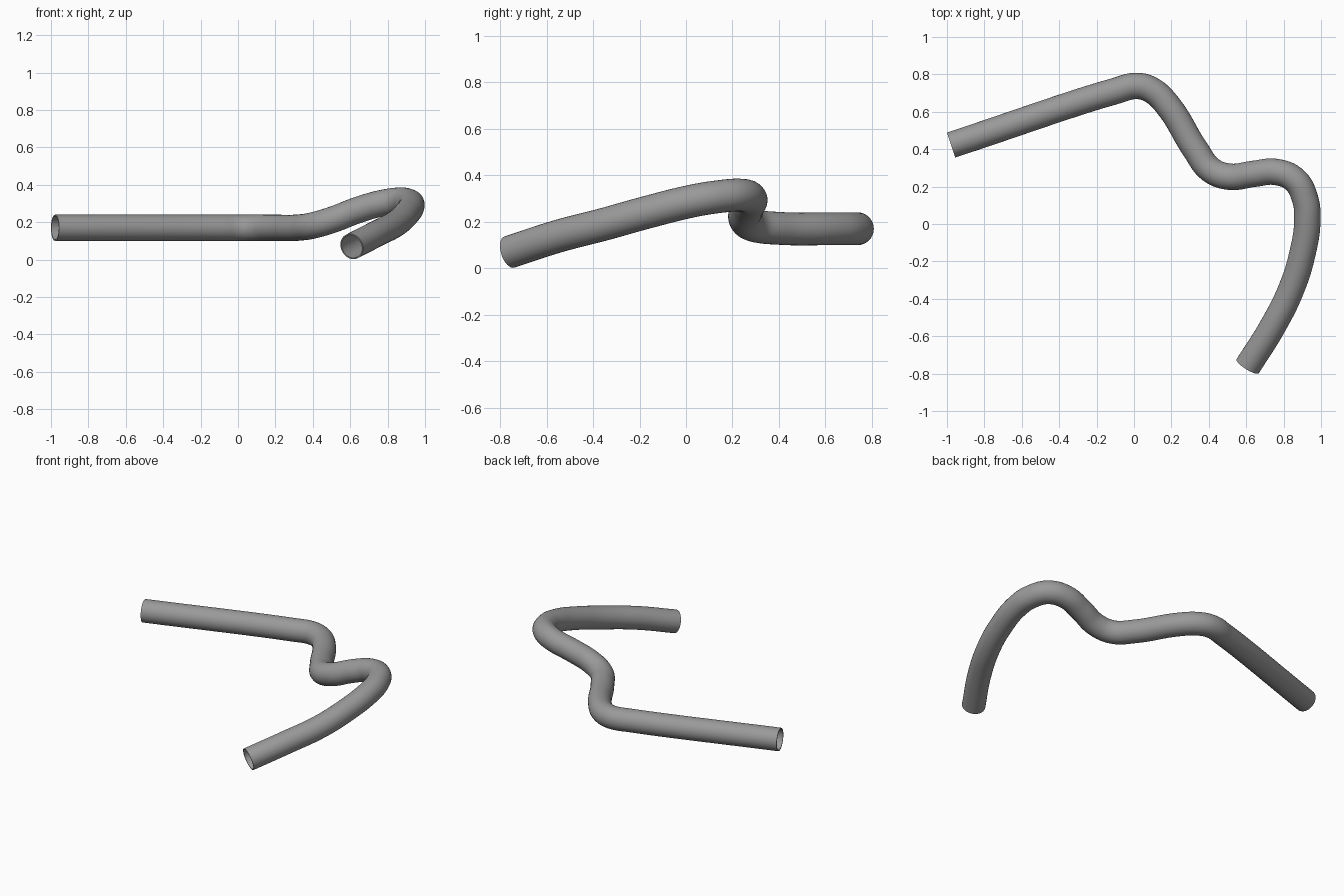
import bpy

cube = bpy.data.objects.get("Cube")
if cube:
    bpy.data.objects.remove(cube, do_unlink=True)

# Plain grey metal
grey = bpy.data.materials.new("grey_metal")
grey.use_nodes = True
colour = (0.32, 0.32, 0.32, 1)
grey.diffuse_color = colour
grey.node_tree.nodes["Principled BSDF"].inputs["Base Color"].default_value = colour

# Centre line of the bent pipe, from the left-hand end to the front end
path = [
    (-0.978, 0.422, 0.17), (-0.1, 0.711, 0.17), (0.02, 0.738, 0.17),
    (0.1, 0.712, 0.17), (0.18, 0.635, 0.17), (0.33, 0.395, 0.172),
    (0.41, 0.29, 0.185), (0.51, 0.253, 0.215), (0.64, 0.268, 0.265),
    (0.76, 0.278, 0.3), (0.86, 0.235, 0.315), (0.913, 0.14, 0.308),
    (0.927, 0.03, 0.29), (0.9, -0.16, 0.243), (0.84, -0.35, 0.19),
    (0.74, -0.55, 0.138), (0.608, -0.76, 0.07),
]
curve = bpy.data.curves.new("pipe_path", "CURVE")
curve.dimensions = "3D"
curve.resolution_u = 8
curve.bevel_depth = 0.067
curve.bevel_resolution = 14
curve.use_fill_caps = False
spline = curve.splines.new("BEZIER")
spline.bezier_points.add(len(path) - 1)
for point, co in zip(spline.bezier_points, path):
    point.co = co
    point.handle_left_type = point.handle_right_type = "AUTO"

pipe = bpy.data.objects.new("bent_pipe", curve)
bpy.context.collection.objects.link(pipe)
bpy.ops.object.select_all(action="DESELECT")
pipe.select_set(True)
bpy.context.view_layer.objects.active = pipe
bpy.ops.object.convert(target="MESH")
pipe = bpy.context.object
pipe.name = "bent_pipe"
pipe.data.materials.clear()
pipe.data.materials.append(grey)

# Thin wall, open at both ends
wall = pipe.modifiers.new("wall", "SOLIDIFY")
wall.thickness = 0.007
wall.offset = 0
bpy.ops.object.modifier_apply(modifier=wall.name)
bpy.ops.object.shade_smooth_by_angle()
